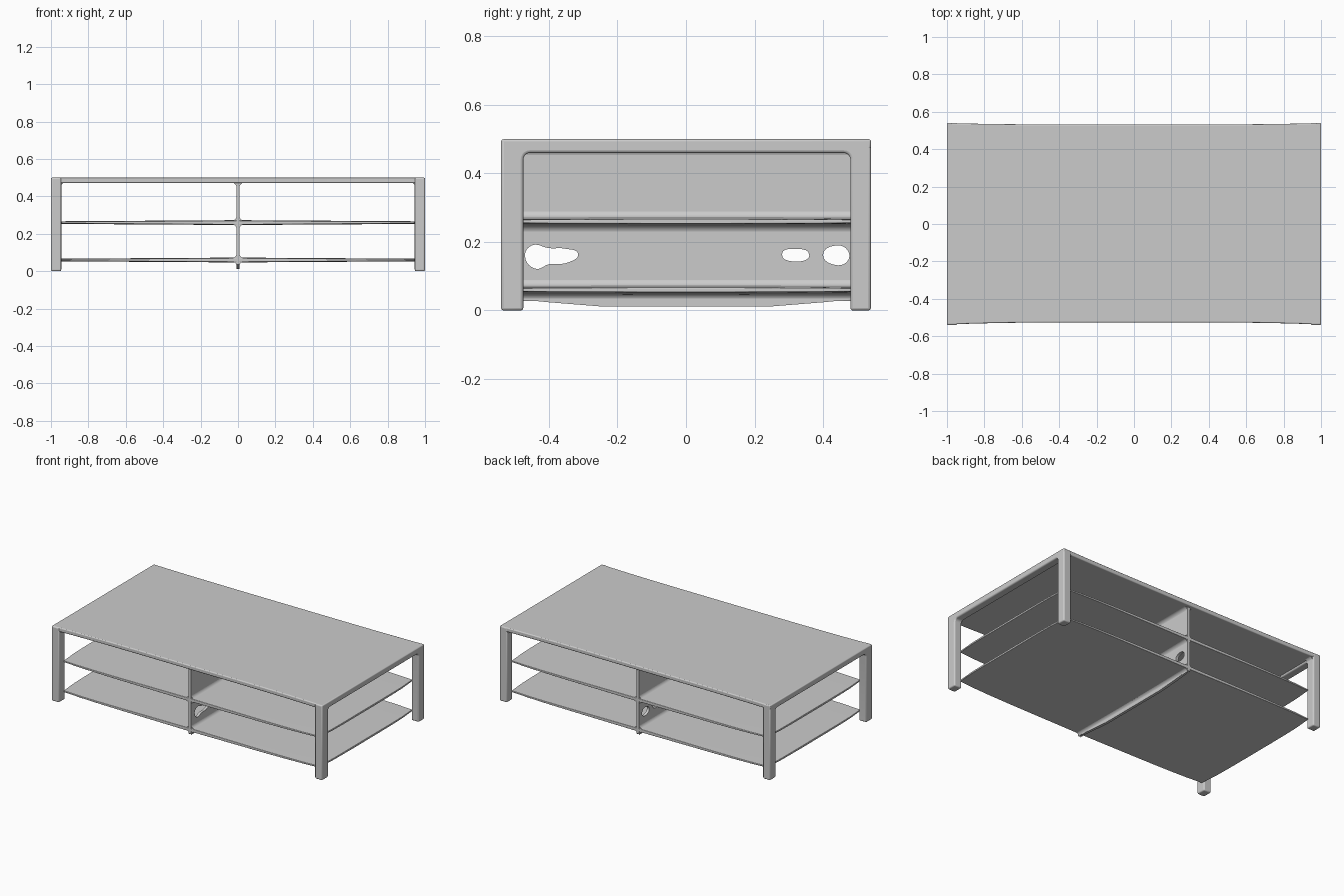
import bpy, bmesh, math
from mathutils import Vector

cube = bpy.data.objects.get("Cube")
if cube:
    bpy.data.objects.remove(cube, do_unlink=True)

GREY = (0.6, 0.6, 0.6, 1)
mat = bpy.data.materials.new("light grey")
mat.use_nodes = True
mat.diffuse_color = GREY
mat.node_tree.nodes["Principled BSDF"].inputs["Base Color"].default_value = GREY


def finish(name, bm, bevel=0.0):
    """Turn a bmesh into a shaded, softly bevelled object."""
    bmesh.ops.recalc_face_normals(bm, faces=bm.faces)
    mesh = bpy.data.meshes.new(name)
    bm.to_mesh(mesh)
    bm.free()
    obj = bpy.data.objects.new(name, mesh)
    bpy.context.collection.objects.link(obj)
    mesh.materials.append(mat)
    if bevel:
        mod = obj.modifiers.new("soft edges", 'BEVEL')
        mod.width, mod.segments, mod.limit_method = bevel, 3, 'ANGLE'
    shade(obj)
    return obj


def shade(obj):
    bpy.ops.object.select_all(action='DESELECT')
    obj.select_set(True)
    bpy.context.view_layer.objects.active = obj
    bpy.ops.object.shade_smooth_by_angle(angle=math.radians(40))


def prism(bm, points, axis, low, high):
    """Extrude a 2D outline along one axis."""
    verts = []
    for a, b in points:
        co = [a, b]
        co.insert(axis, low)
        verts.append(bm.verts.new(co))
    face = bm.faces.new(verts)
    moved = bmesh.ops.extrude_face_region(bm, geom=[face])["geom"]
    shift = Vector((0, 0, 0))
    shift[axis] = high - low
    bmesh.ops.translate(bm, vec=shift, verts=[v for v in moved if isinstance(v, bmesh.types.BMVert)])


def arc(cx, cz, r, start, end, steps=5):
    angles = [math.radians(start + (end - start) * i / steps) for i in range(steps + 1)]
    return [(cx + r * math.cos(a), cz + r * math.sin(a)) for a in angles]


def fillet(bm, x, z, sx, sz, r, low, high):
    """Concave corner filler opening towards sx, sz."""
    curve = [(x + sx * (r - r * math.cos(t)), z + sz * (r - r * math.sin(t)))
             for t in [math.pi / 2 * i / 5 for i in range(6)]]
    prism(bm, [(x, z)] + curve, 1, low, high)


# Table top with slightly hollow long edges
xs = [-1 + i / 8 for i in range(17)]
front = [(x, -0.526 - 0.012 * x ** 4) for x in xs]
back = [(x, 0.532 + 0.008 * x ** 4) for x in reversed(xs)]
bm = bmesh.new()
prism(bm, front + back, 2, 0.472, 0.5)
finish("table_top", bm, 0.006)

# End frames: two legs joined by a rail, rounded inside
inner = arc(0.46, 0.44, 0.02, 0, 90) + arc(-0.455, 0.44, 0.02, 90, 180)
outline = ([(-0.54, 0), (-0.54, 0.5), (0.54, 0.5), (0.54, 0), (0.48, 0)]
           + inner + [(-0.475, 0)])
for side, name in ((1, "left_leg_frame"), (-1, "right_leg_frame")):
    bm = bmesh.new()
    prism(bm, outline, 0, side * 0.945, side)
    finish(name, bm, 0.008)

# Curved braces between each leg and the top
bm = bmesh.new()
for side in (1, -1):
    for low, high in ((-0.525, -0.475), (0.48, 0.53)):
        fillet(bm, side * 0.947, 0.474, -side, -1, 0.025, low, high)
finish("leg_braces", bm)


# Thin shelves, thicker towards the centre line
def shelf(name, z):
    bm = bmesh.new()
    bmesh.ops.create_grid(bm, x_segments=16, y_segments=8, size=1)
    grid = bm.faces[:]
    bmesh.ops.extrude_face_region(bm, geom=grid)
    bm.verts.ensure_lookup_table()
    original = {v for f in grid for v in f.verts}
    for v in bm.verts:
        x, y = v.co.x, v.co.y
        half = 0.005 + 0.006 * (1 - abs(x)) + 0.002 * (1 - y * y)
        v.co = (x * (0.955 - 0.012 * y ** 6), y * (0.508 - 0.014 * x ** 6),
                z + (-half if v in original else half))
    finish(name, bm, 0.003)


shelf("middle_shelf", 0.26)
shelf("lower_shelf", 0.06)

# Centre divider: upright panel with a keel and irregular openings
curve = bpy.data.curves.new("divider", 'CURVE')
curve.dimensions, curve.fill_mode, curve.extrude = '2D', 'BOTH', 0.009
curve.resolution_u = 5


def loop(points, handle):
    spline = curve.splines.new('BEZIER')
    spline.bezier_points.add(len(points) - 1)
    spline.use_cyclic_u = True
    for p, (y, z) in zip(spline.bezier_points, points):
        p.co = (y, z, 0)
        p.handle_left_type = p.handle_right_type = handle


loop([(-0.51, 0.48), (0.51, 0.48), (0.51, 0.035), (0.4, 0.024), (0.25, 0.012),
      (-0.25, 0.012), (-0.4, 0.024), (-0.51, 0.035)], 'VECTOR')
loop([(-0.47, 0.16), (-0.45, 0.19), (-0.4, 0.182), (-0.35, 0.18), (-0.315, 0.165),
      (-0.345, 0.14), (-0.4, 0.135), (-0.44, 0.122)], 'AUTO')
loop([(0.28, 0.164), (0.32, 0.18), (0.36, 0.162), (0.325, 0.143)], 'AUTO')
loop([(0.4, 0.163), (0.44, 0.19), (0.472, 0.175), (0.472, 0.145), (0.435, 0.133)], 'AUTO')
divider = bpy.data.objects.new("divider", curve)
divider.rotation_euler = (math.pi / 2, 0, math.pi / 2)
bpy.context.collection.objects.link(divider)
shade_target = divider
bpy.ops.object.select_all(action='DESELECT')
divider.select_set(True)
bpy.context.view_layer.objects.active = divider
bpy.ops.object.convert(target='MESH')
divider = bpy.context.view_layer.objects.active
divider.data.materials.clear()
divider.data.materials.append(mat)
shade(divider)

# Flared joints where the divider meets the top and shelves
bm = bmesh.new()
for side in (1, -1):
    for z, up, r in ((0.473, -1, 0.025), (0.27, 1, 0.025), (0.25, -1, 0.025),
                     (0.07, 1, 0.025), (0.05, -1, 0.022)):
        fillet(bm, side * 0.008, z, side, up, r, -0.505, 0.505)
finish("divider_joints", bm)
